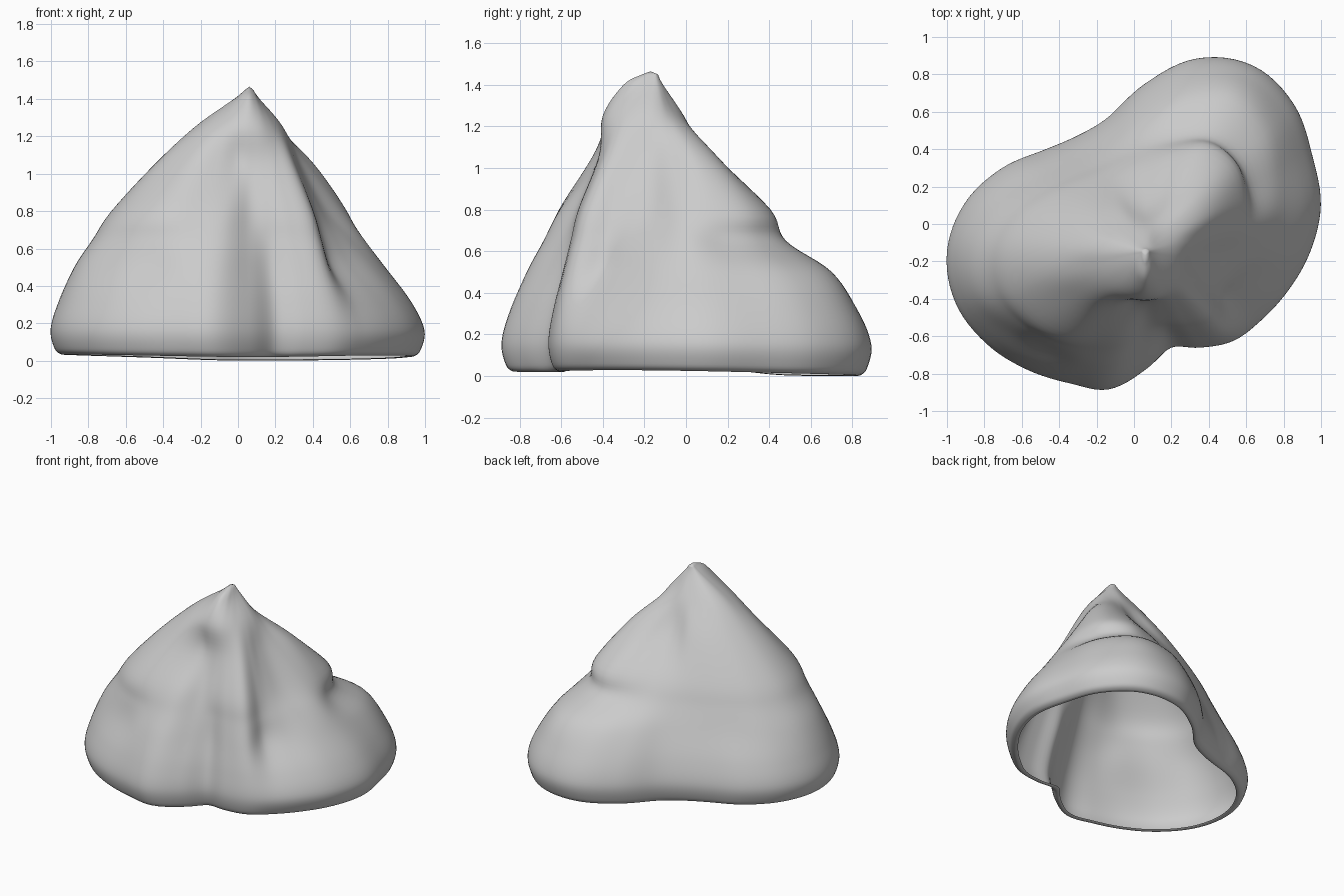
import bpy, bmesh
from math import cos, sin, pi, hypot, radians

if "Cube" in bpy.data.objects:
    bpy.data.objects.remove(bpy.data.objects["Cube"])

CX, CY = 0.06, -0.15          # vertical axis under the peak
N, SUB_A, SUB_Z = 24, 6, 6    # profile angles, smoothing around / upward

# Radii every 15 degrees (counter-clockwise from +x) at a few heights
base = [.88, .97, 1.03, 1.12, 1.15, 1.07, .90, .75, .72, .77, .89, 1.0,
        1.06, 1.05, .98, .89, .81, .76, .63, .53, .59, .67, .72, .79]
low = [.66, .75, .82, .92, .96, .86, .72, .62, .60, .64, .73, .85,
       .93, .93, .84, .74, .69, .63, .51, .45, .51, .57, .51, .56]
mid = [.42, .52, .60, .66, .64, .54, .47, .45, .46, .50, .57, .66,
       .73, .74, .70, .63, .53, .46, .38, .38, .42, .46, .40, .39]
high = [.28, .33, .40, .41, .35, .28, .25, .26, .30, .34, .39, .45,
        .50, .51, .47, .42, .34, .28, .27, .28, .30, .32, .29, .27]


def oval(e, n, w, s):
    """Radii of an oval with separate east/north/west/south extents."""
    out = []
    for i in range(N):
        c, d = cos(2 * pi * i / N), sin(2 * pi * i / N)
        out.append(1 / hypot(c / (e if c > 0 else w), d / (n if d > 0 else s)))
    return out


def inset(r, d):
    return [v - d for v in r]


def mix(r, s, t):
    return [a + (b - a) * t for a, b in zip(r, s)]


def spline(p0, p1, p2, p3, t):
    return p1 + .5 * t * (p2 - p0 + t * (2*p0 - 5*p1 + 4*p2 - p3
                                         + t * (3 * (p1 - p2) + p3 - p0)))


def refine_ring(r):
    return [spline(r[i - 1], r[i], r[(i + 1) % N], r[(i + 2) % N], k / SUB_A)
            for i in range(N) for k in range(SUB_A)]


# Hollow above the back-right shoulder
waist = mix(low, mid, .5)
for i, d in zip(range(2, 7), (.05, .085, .085, .06, .02)):
    waist[i] -= d

# Levels: rolled foot, bulging skirt, flanks, peak
levels = [(.005, inset(base, .085)), (.0, inset(base, .06)),
          (.035, inset(base, .022)), (.15, base), (.31, mix(low, base, .68)),
          (.50, low), (.65, waist), (.80, mid), (1.05, high),
          (1.25, oval(.18, .14, .29, .25)),
          (1.40, oval(.055, .04, .08, .15)), (1.45, oval(.02, .015, .02, .06))]
rings = [(z, refine_ring(r)) for z, r in levels]

bm = bmesh.new()
M = N * SUB_A
rows = []
for j in range(len(rings) - 1):
    quad = [rings[max(0, min(len(rings) - 1, j + k))] for k in (-1, 0, 1, 2)]
    last = j == len(rings) - 2
    for s in range(SUB_Z + (1 if last else 0)):
        t = s / SUB_Z
        z = spline(*[q[0] for q in quad], t)
        row = []
        for i in range(M):
            a = 2 * pi * i / M
            r = spline(*[q[1][i] for q in quad], t)
            # gently uneven foot, lowest at the back
            wave = .010 * (1 - cos(a - radians(75))) + .010 * (1 + cos(2 * a))
            row.append(bm.verts.new((CX + r * cos(a), CY + r * sin(a),
                                     max(0, z) + wave * max(0, 1 - z / .3))))
        rows.append(row)

for lo, hi in zip(rows, rows[1:]):
    for i in range(M):
        k = (i + 1) % M
        bm.faces.new((lo[i], lo[k], hi[k], hi[i]))
peak = bm.verts.new((CX, CY - .02, 1.465))
for i in range(M):
    bm.faces.new((rows[-1][i], rows[-1][(i + 1) % M], peak))

mesh = bpy.data.meshes.new("rock_mound")
bm.to_mesh(mesh)
bm.free()
rock = bpy.data.objects.new("rock_mound", mesh)
bpy.context.collection.objects.link(rock)
for p in mesh.polygons:
    p.use_smooth = True
